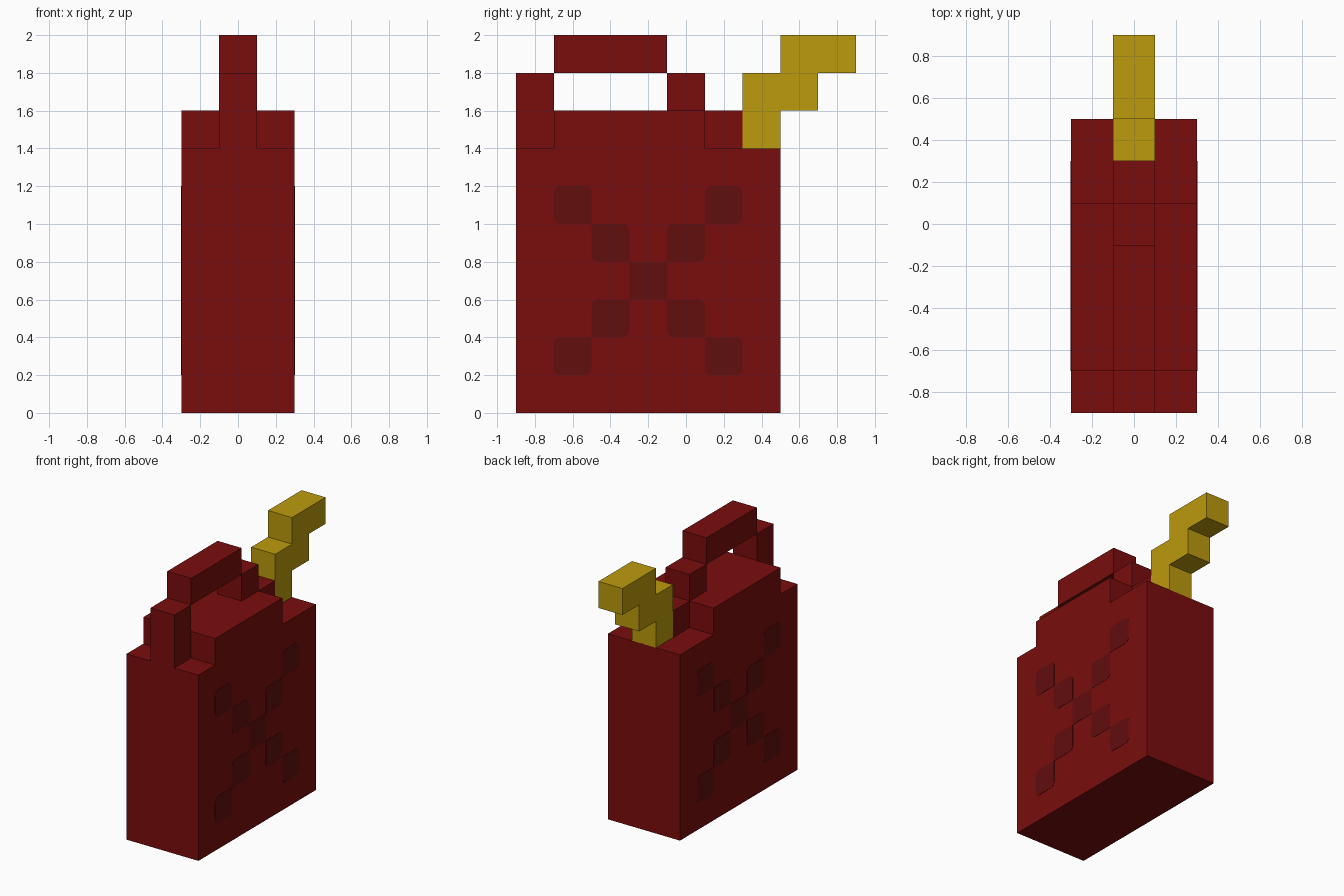
import bpy, bmesh, math

cube = bpy.data.objects.get("Cube")
if cube:
    bpy.data.objects.remove(cube, do_unlink=True)


def material(name, rgb):
    m = bpy.data.materials.new(name)
    m.use_nodes = True
    m.diffuse_color = (*rgb, 1)
    m.node_tree.nodes["Principled BSDF"].inputs["Base Color"].default_value = (*rgb, 1)
    return m


RED = material("red", (0.195, 0.004, 0.004))
DARK_RED = material("dark red", (0.122, 0.004, 0.004))
YELLOW = material("yellow", (0.51, 0.325, 0.004))


def extrude_profile(name, outlines, x0, x1, mat):
    """Extrude closed (y, z) outlines from x0 to x1 into one object."""
    bm = bmesh.new()
    for pts in outlines:
        face = bm.faces.new([bm.verts.new((x0, y, z)) for y, z in pts])
        out = bmesh.ops.extrude_face_region(bm, geom=[face])
        moved = [g for g in out["geom"] if isinstance(g, bmesh.types.BMVert)]
        bmesh.ops.translate(bm, verts=moved, vec=(x1 - x0, 0, 0))
    bmesh.ops.recalc_face_normals(bm, faces=bm.faces)
    mesh = bpy.data.meshes.new(name)
    bm.to_mesh(mesh)
    bm.free()
    mesh.materials.append(mat)
    obj = bpy.data.objects.new(name, mesh)
    bpy.context.collection.objects.link(obj)
    return obj


def rect(y0, y1, z0, z1):
    return [(y0, z0), (y1, z0), (y1, z1), (y0, z1)]


# Can body with its raised shoulder
extrude_profile("can_body", [[(-0.9, 0), (0.5, 0), (0.5, 1.4), (0.1, 1.4),
                              (0.1, 1.6), (-0.7, 1.6), (-0.7, 1.4), (-0.9, 1.4)]],
                -0.3, 0.3, RED)

# Handle: posts, grip and the small step in front of the spout
for name, box in (("handle_front_post", (-0.9, -0.7, 1.4, 1.8)),
                  ("handle_grip", (-0.7, -0.1, 1.8, 2.0)),
                  ("handle_rear_post", (-0.1, 0.1, 1.6, 1.8)),
                  ("spout_step", (0.1, 0.3, 1.4, 1.6))):
    extrude_profile(name, [rect(*box)], -0.1, 0.1, RED)

# Stepped spout
extrude_profile("spout", [[(0.3, 1.4), (0.5, 1.4), (0.5, 1.6), (0.7, 1.6), (0.7, 1.8),
                           (0.9, 1.8), (0.9, 2.0), (0.5, 2.0), (0.5, 1.8), (0.3, 1.8)]],
                -0.1, 0.1, YELLOW)

# Cross of squares: corners are rounded except where two squares touch
cells = {(i, s * i) for i in range(-2, 3) for s in (-1, 1)}
R = 0.035


def cell_outline(i, j):
    cy, cz = -0.2 + 0.2 * i, 0.7 + 0.2 * j
    pts = []
    for k, (sy, sz) in enumerate(((1, 1), (-1, 1), (-1, -1), (1, -1))):
        y, z = cy + 0.1 * sy, cz + 0.1 * sz
        if (i + sy, j + sz) in cells:
            pts.append((y, z))
            continue
        for n in range(5):
            a = math.pi / 2 * (k + n / 4)
            pts.append((y - R * sy + R * math.cos(a), z - R * sz + R * math.sin(a)))
    return pts


outlines = [cell_outline(i, j) for i, j in sorted(cells)]
for side, s in (("left", 1), ("right", -1)):
    extrude_profile("cross_mark_" + side, outlines, s * 0.299, s * 0.302, DARK_RED)
